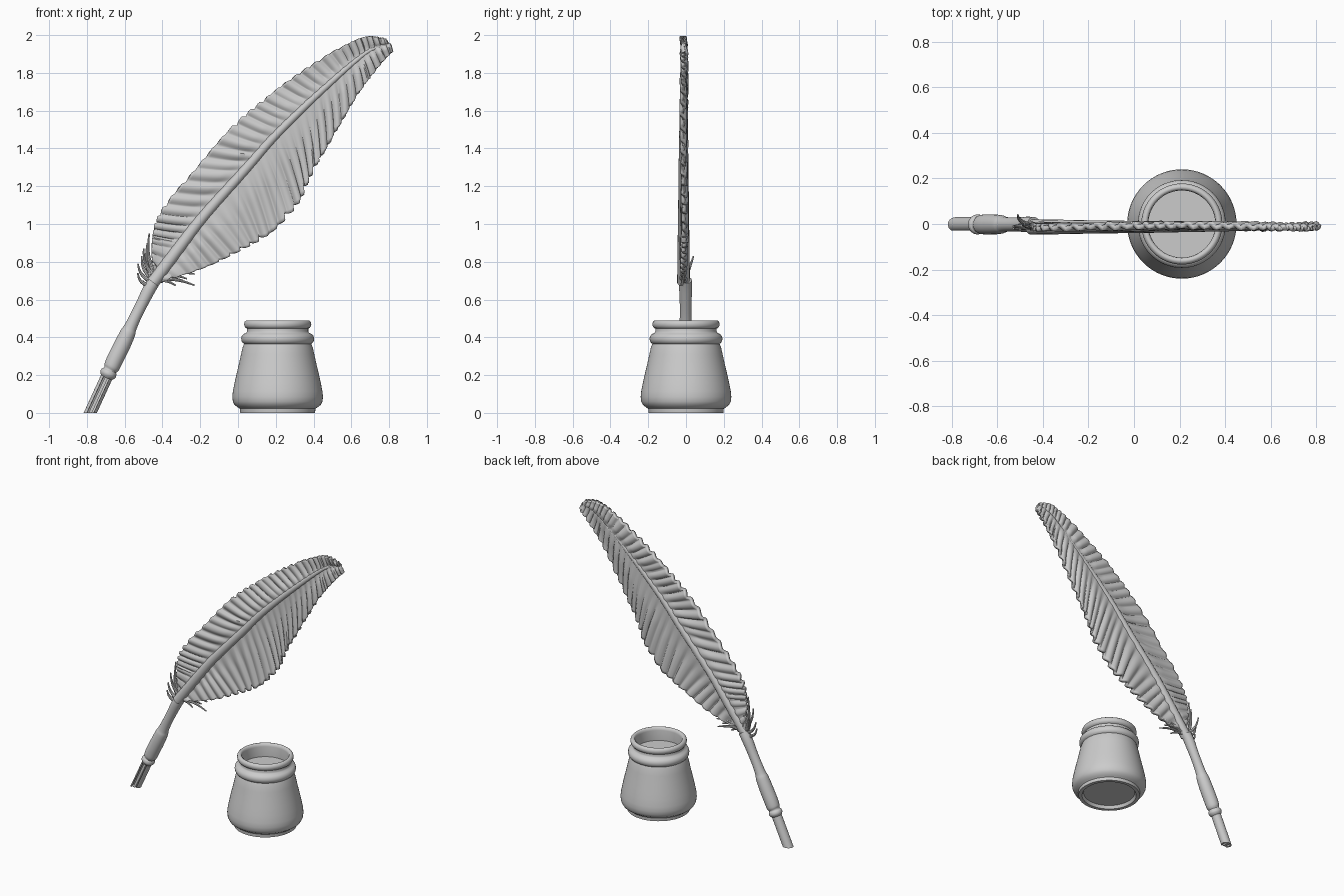
import bpy, bmesh, math, random
from mathutils import Vector

if "Cube" in bpy.data.objects:
    bpy.data.objects.remove(bpy.data.objects["Cube"])

random.seed(4)
grey = bpy.data.materials.new("plain grey")
grey.diffuse_color = (0.6, 0.6, 0.6, 1)
grey.use_nodes = True
grey.node_tree.nodes["Principled BSDF"].inputs["Base Color"].default_value = grey.diffuse_color
Y0 = -0.01  # depth of the quill plane


def finish(name, bm, angle=40):
    bmesh.ops.recalc_face_normals(bm, faces=bm.faces)
    me = bpy.data.meshes.new(name)
    bm.to_mesh(me)
    bm.free()
    me.materials.append(grey)
    ob = bpy.data.objects.new(name, me)
    bpy.context.collection.objects.link(ob)
    bpy.ops.object.select_all(action='DESELECT')
    ob.select_set(True)
    bpy.context.view_layer.objects.active = ob
    bpy.ops.object.shade_smooth_by_angle(angle=math.radians(angle))
    return ob


def spline(pts, u):
    """Catmull-Rom point at u in 0..1; points may have any dimension."""
    n = len(pts) - 1
    i = min(int(u * n), n - 1)
    t = u * n - i
    p0, p1, p2, p3 = (pts[max(0, min(n, i + k))] for k in (-1, 0, 1, 2))
    return [0.5 * (2 * b + (c - a) * t + (2 * a - 5 * b + 4 * c - d) * t * t
                   + (3 * b - a - 3 * c + d) * t ** 3)
            for a, b, c, d in zip(p0, p1, p2, p3)]


def bridge(bm, rings):
    n = len(rings[0])
    for a, b in zip(rings, rings[1:]):
        for i in range(n):
            j = (i + 1) % n
            bm.faces.new((a[i], a[j], b[j], b[i]))
    bm.faces.new(rings[0])
    bm.faces.new(rings[-1])


def tube(bm, pts, sides=16):
    """Sweep circles along (x, y, z, radius) points."""
    rings = []
    for k, p in enumerate(pts):
        a, b = pts[max(k - 1, 0)], pts[min(k + 1, len(pts) - 1)]
        d = (Vector(b[:3]) - Vector(a[:3])).normalized()
        e1 = d.cross(Vector((0, 1, 0))).normalized()
        e2 = d.cross(e1)
        rings.append([bm.verts.new(Vector(p[:3]) + p[3] * (
            e1 * math.cos(t) + e2 * math.sin(t)))
            for t in (2 * math.pi * i / sides for i in range(sides))])
    bridge(bm, rings)


def lathe(name, profile, cx, seg=64):
    bm = bmesh.new()
    rings = [[bm.verts.new((cx + r * math.cos(2 * math.pi * i / seg),
                            r * math.sin(2 * math.pi * i / seg), z))
              for i in range(seg)] for r, z in profile]
    bridge(bm, rings)
    return finish(name, bm, 50)


# Ink pot: recessed underside, foot, belly, shoulder ring, neck, lip, inside
lathe("ink_pot", [
    (.165, .02), (.175, .0), (.198, .0), (.2, .022), (.212, .03), (.228, .042),
    (.237, .06), (.24, .085), (.237, .115), (.228, .16), (.217, .21),
    (.205, .26), (.194, .31), (.186, .345), (.178, .366), (.184, .37),
    (.191, .38), (.193, .393), (.19, .407), (.18, .418), (.166, .424),
    (.162, .432), (.162, .446), (.17, .45), (.176, .459), (.178, .47),
    (.175, .482), (.167, .489), (.158, .49), (.15, .484), (.147, .47),
    (.147, .40)], .21)

# Quill shaft, following the bent spine of the feather
SPINE = [(-.45, .69), (-.30, .89), (-.175, 1.05), (.04, 1.29), (.18, 1.45),
         (.33, 1.60), (.47, 1.73), (.60, 1.845), (.70, 1.92), (.80, 1.955)]
bm = bmesh.new()
path = []
for k in range(61):
    u = k / 60
    x, z = spline(SPINE, u)
    path.append((x, Y0 - .003, z, .028 * (1 - u) ** .8 + .006))
tube(bm, path)
finish("feather_shaft", bm)

# Turned pen holder with collar
HOLDER = [(-.697, .185, .03), (-.692, .196, .04), (-.687, .207, .044),
          (-.681, .219, .041), (-.677, .228, .035), (-.668, .245, .042),
          (-.650, .285, .044), (-.625, .335, .044), (-.602, .382, .043),
          (-.582, .425, .040), (-.570, .452, .034), (-.545, .505, .031),
          (-.510, .575, .031), (-.470, .655, .034), (-.44, .703, .033)]
bm = bmesh.new()
tube(bm, [(x, Y0 + .008, z, r) for x, z, r in
          (spline(HOLDER, k / 70) for k in range(71))], 24)
finish("pen_holder", bm)


# Hollow nib, slotted at the front and trimmed level with the ground
def nib_part(name, section):
    bm = bmesh.new()
    d = (Vector((-.685, 0, .212)) - Vector((-.782, 0, 0))).normalized()
    side = Vector((d.z, 0, -d.x))
    ends = []
    for s in (-.05, .215):
        c = Vector((-.782, Y0 + .008, 0)) + d * s
        ends.append([bm.verts.new(c + side * a + Vector((0, b, 0)))
                     for a, b in section])
    bridge(bm, ends)
    cut = bmesh.ops.bisect_plane(
        bm, geom=bm.verts[:] + bm.edges[:] + bm.faces[:], plane_co=(0, 0, 0),
        plane_no=(0, 0, -1), clear_outer=True)
    bmesh.ops.contextual_create(
        bm, geom=[e for e in cut["geom_cut"] if isinstance(e, bmesh.types.BMEdge)])
    finish(name, bm)


def arc(r, gap, n=24):
    return [(r * math.sin(t), -r * math.cos(t)) for t in
            (gap + (2 * math.pi - 2 * gap) * i / n for i in range(n + 1))]


nib_part("nib_shell", arc(.032, .55) + arc(.022, .75)[::-1])
nib_part("nib_tongue", [(-.008, -.022), (.008, -.022), (.008, .025), (-.008, .025)])

# Feather vanes: rippled sheets between the spine and each outer edge
UPPER = [(-.45, .76), (-.455, .92), (-.41, 1.07), (-.22, 1.30), (-.02, 1.53),
         (.16, 1.68), (.35, 1.82), (.55, 1.94), (.68, 1.992), (.78, 1.975)]
LOWER = [(-.40, .70), (-.20, .76), (0, .85), (.16, .94), (.31, 1.09),
         (.39, 1.26), (.50, 1.46), (.63, 1.68), (.74, 1.83), (.812, 1.91)]


def vane(name, edge, barbs, depth, phase):
    per, cols = 8, 18
    rows = barbs * per
    bm = bmesh.new()
    grid = []
    cuts = [random.uniform(.2, 1) * depth for _ in range(barbs + 1)]
    lift = [random.uniform(-.006, .006) for _ in range(barbs + 1)]
    for i in range(rows + 1):
        u = i / rows
        a, b = spline(SPINE, u), spline(edge, u)
        k, f = divmod(i, per)
        f /= per
        notch = cuts[k] * (1 - f) ** 2 * min(1, 4 * u, 4 * (1 - u))
        row = []
        for j in range(cols + 1):
            t = j / cols
            w = t * (1 - notch * t ** 3)
            bow = .02 * math.sin(math.pi * t) * math.sin(math.pi * u)
            ripple = (.006 * math.sin(2 * math.pi * f) + lift[k] * (f - .5) * 2
                      + .005 * math.sin(9 * u + 3 * t + phase))
            row.append(bm.verts.new((
                a[0] + (b[0] - a[0]) * w + bow * .4,
                Y0 + ripple * min(1, 2.5 * t),
                a[1] + (b[1] - a[1]) * w - bow * .4)))
        grid.append(row)
    for r, s in zip(grid, grid[1:]):
        for j in range(cols):
            bm.faces.new((r[j], r[j + 1], s[j + 1], s[j]))
    ob = finish(name, bm, 60)
    m = ob.modifiers.new("thickness", 'SOLIDIFY')
    m.thickness = .022
    m.offset = 0


vane("upper_vane", UPPER, 34, .10, 0)
vane("lower_vane", LOWER, 30, .09, 2)

# Loose downy barbs at the base: root, tip and sideways lean
BARBS = [(-.45, .69, -.53, .79, 0), (-.46, .67, -.53, .74, -.01),
         (-.45, .71, -.51, .83, .05), (-.44, .73, -.47, .95, 0),
         (-.44, .72, -.50, .87, -.015), (-.45, .70, -.48, .90, .01),
         (-.46, .68, -.50, .70, .01), (-.43, .71, -.23, .735, 0),
         (-.44, .70, -.23, .675, -.01), (-.45, .69, -.29, .70, .015),
         (-.45, .69, -.33, .675, -.015), (-.43, .71, -.27, .71, -.005)]
bm = bmesh.new()
for x0, z0, x1, z1, lean in BARBS:
    pts = []
    for k in range(9):
        t = k / 8
        sag = .018 * math.sin(math.pi * t)
        pts.append((x0 + (x1 - x0) * t - (sag if x1 < x0 else 0), Y0 + lean * t,
                    z0 + (z1 - z0) * t + (sag if x1 > x0 else -sag * .5),
                    .009 * (1 - t) + .004))
    tube(bm, pts, 8)
finish("downy_barbs", bm)
